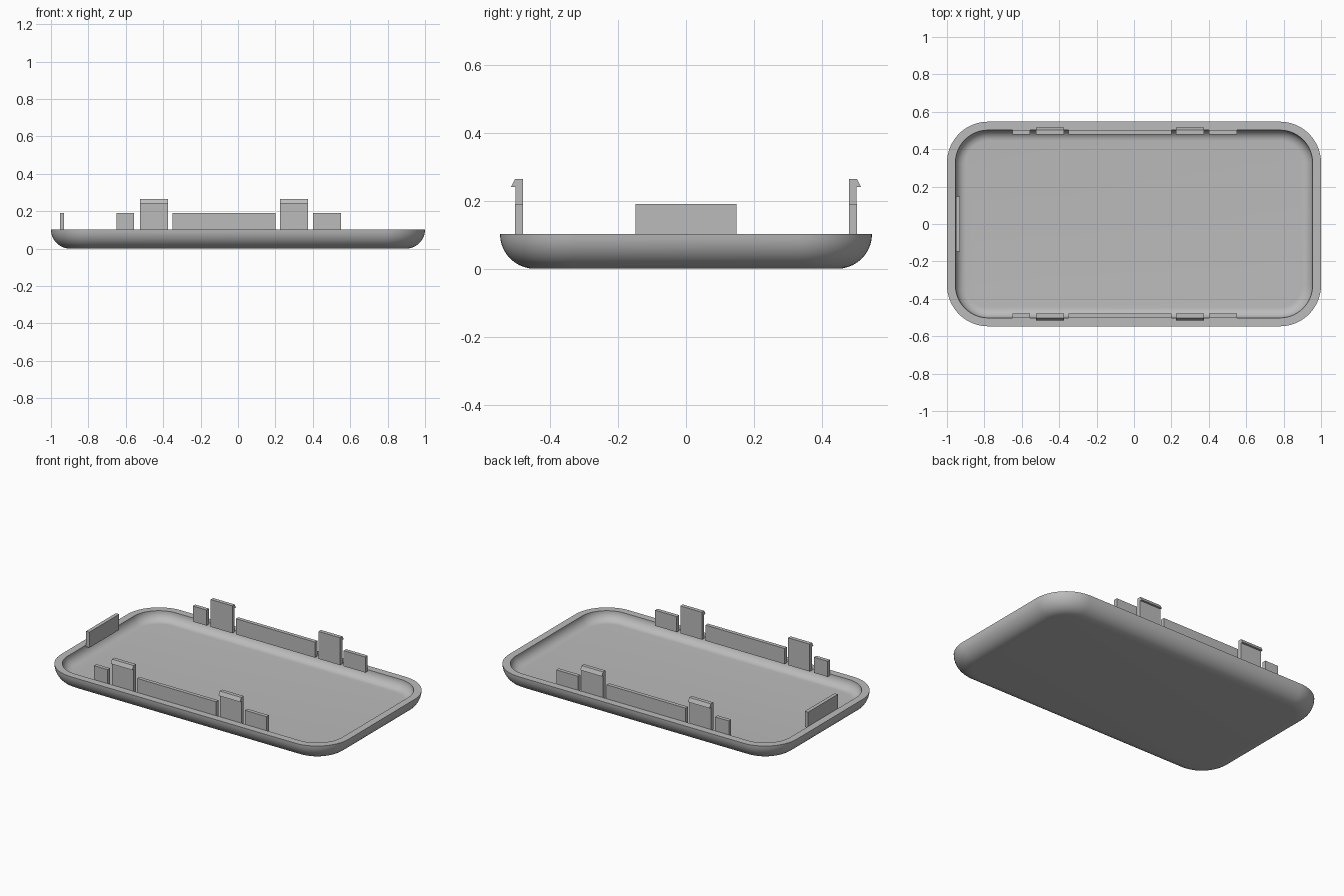
import bpy
import bmesh
import math

cube = bpy.data.objects.get("Cube")
if cube:
    bpy.data.objects.remove(cube, do_unlink=True)

GREY = (0.5, 0.5, 0.5, 1.0)
grey = bpy.data.materials.new("plain grey")
grey.use_nodes = True
grey.diffuse_color = GREY
grey.node_tree.nodes["Principled BSDF"].inputs["Base Color"].default_value = GREY

HALF_X, HALF_Y, CORNER = 1.0, 0.547, 0.22
RIM, WALL = 0.102, 0.045


def add_object(name, bm):
    bmesh.ops.recalc_face_normals(bm, faces=bm.faces)
    mesh = bpy.data.meshes.new(name)
    bm.to_mesh(mesh)
    bm.free()
    mesh.materials.append(grey)
    obj = bpy.data.objects.new(name, mesh)
    bpy.context.collection.objects.link(obj)
    return obj


def rounded_ring(bm, inset, z, steps=14):
    """Ring of vertices around a rounded rectangle."""
    r = CORNER - inset
    cx, cy = HALF_X - CORNER, HALF_Y - CORNER
    ring = []
    for i, (sx, sy) in enumerate([(1, 1), (-1, 1), (-1, -1), (1, -1)]):
        for s in range(steps + 1):
            a = (i + s / steps) * math.pi / 2
            ring.append(bm.verts.new((sx * cx + r * math.cos(a), sy * cy + r * math.sin(a), z)))
    return ring


def tray():
    """Shallow tray: rounded outside, flat rim, rounded inside."""
    steps = 10
    angles = [math.pi / 2 * k / steps for k in range(steps + 1)]
    inner = RIM - WALL
    profile = [(RIM * (1 - math.sin(a)), RIM * (1 - math.cos(a))) for a in angles]
    profile += [(RIM - inner * math.sin(a), RIM - inner * math.cos(a)) for a in reversed(angles)]
    bm = bmesh.new()
    rings = [rounded_ring(bm, inset, z) for inset, z in profile]
    for low, high in zip(rings, rings[1:]):
        for k in range(len(low)):
            n = (k + 1) % len(low)
            bm.faces.new((low[k], low[n], high[n], high[k]))
    bm.faces.new(rings[0])
    bm.faces.new(rings[-1])
    obj = add_object("tray", bm)
    bpy.context.view_layer.objects.active = obj
    obj.select_set(True)
    bpy.ops.object.shade_smooth_by_angle(angle=math.radians(35))
    obj.select_set(False)


def extruded(name, profile, x0, x1, side):
    """Extrude a (y, z) profile along x, on the front or back side."""
    bm = bmesh.new()
    face = bm.faces.new([bm.verts.new((x0, side * y, z)) for y, z in profile])
    moved = bmesh.ops.extrude_face_region(bm, geom=[face])["geom"]
    verts = [v for v in moved if isinstance(v, bmesh.types.BMVert)]
    bmesh.ops.translate(bm, verts=verts, vec=(x1 - x0, 0, 0))
    return add_object(name, bm)


def strip(y0, y1, top, base=0.092):
    return [(y0, base), (y1, base), (y1, top), (y0, top)]


tray()

# Locating tabs and hooked clips along both long sides
TAB = strip(0.479, 0.503, 0.19)
CLIP = [(0.479, 0.092), (0.502, 0.092), (0.502, 0.24), (0.515, 0.24), (0.503, 0.264), (0.479, 0.264)]
PARTS = [
    ("left_end_tab", TAB, 0.4, 0.55),
    ("right_end_tab", TAB, -0.65, -0.555),
    ("long_tab", TAB, -0.35, 0.2),
    ("left_clip", CLIP, 0.225, 0.375),
    ("right_clip", CLIP, -0.525, -0.375),
]
for side_name, side in (("front", -1), ("back", 1)):
    for name, profile, x0, x1 in PARTS:
        extruded(f"{side_name}_{name}", profile, x0, x1, side)

# Single tab at the short end
extruded("short_end_tab", strip(-0.148, 0.148, 0.19), -0.953, -0.93, 1)
